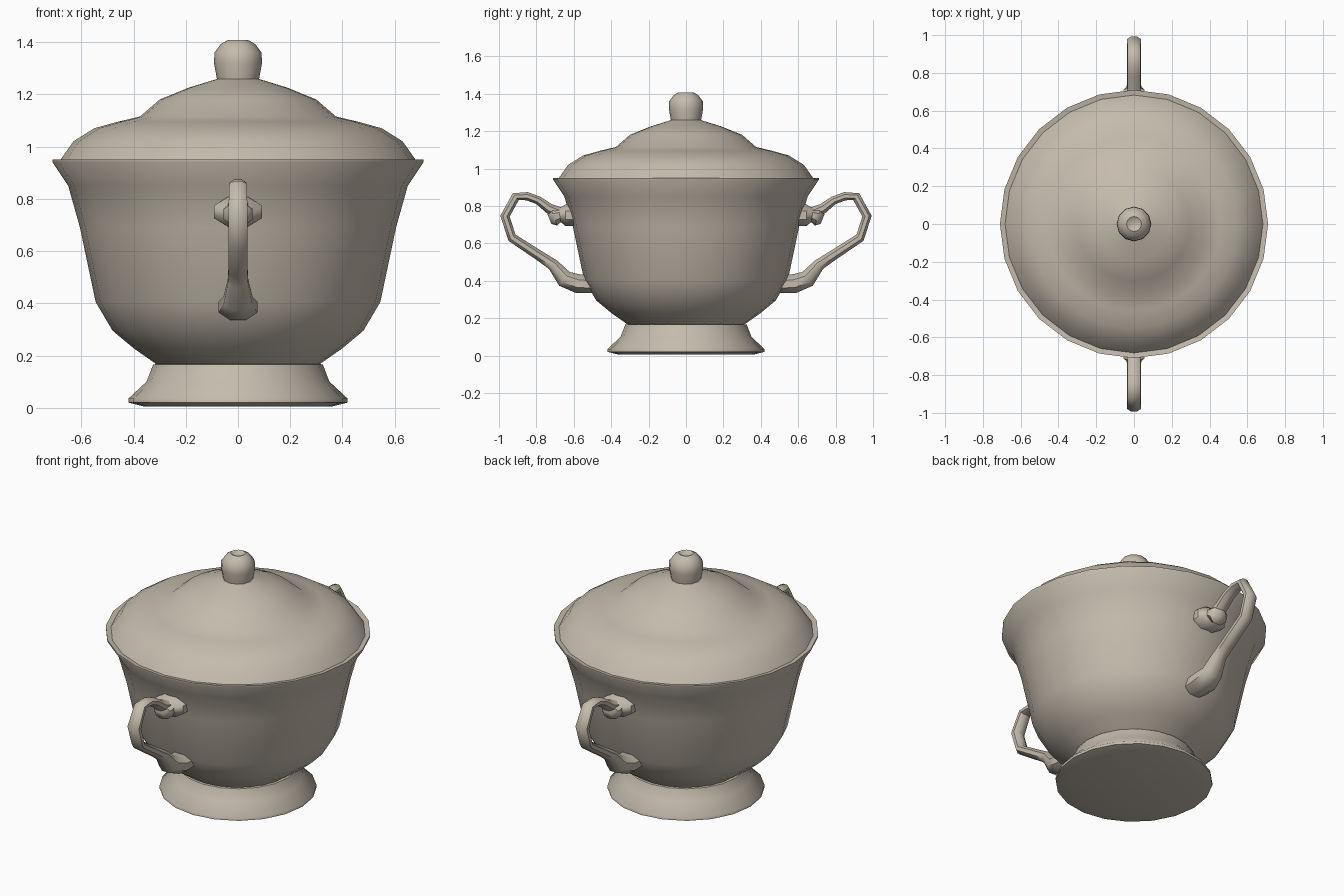
import bpy, bmesh, math
from mathutils import Vector

cube = bpy.data.objects.get("Cube")
if cube:
    bpy.data.objects.remove(cube, do_unlink=True)

# Single glazed ceramic colour
COLOUR = (0.56, 0.50, 0.42, 1)
ceramic = bpy.data.materials.new("warm_beige_ceramic")
ceramic.use_nodes = True
ceramic.diffuse_color = COLOUR
bsdf = ceramic.node_tree.nodes["Principled BSDF"]
bsdf.inputs["Base Color"].default_value = COLOUR
bsdf.inputs["Roughness"].default_value = 0.6


def finish(name, bm, angle=50):
    bmesh.ops.recalc_face_normals(bm, faces=bm.faces)
    mesh = bpy.data.meshes.new(name)
    bm.to_mesh(mesh)
    bm.free()
    mesh.materials.append(ceramic)
    obj = bpy.data.objects.new(name, mesh)
    bpy.context.collection.objects.link(obj)
    bpy.ops.object.select_all(action="DESELECT")
    obj.select_set(True)
    bpy.context.view_layer.objects.active = obj
    bpy.ops.object.shade_smooth_by_angle(angle=math.radians(angle))
    return obj


def skin(bm, rings):
    for a, b in zip(rings, rings[1:]):
        n = len(a)
        for i in range(n):
            j = (i + 1) % n
            bm.faces.new((a[i], a[j], b[j], b[i]))


def lathe(name, profile, sides=24, cap_start=False, cap_end=False):
    bm = bmesh.new()
    rings = []
    for r, z in profile:
        angles = [math.tau * i / sides for i in range(sides)]
        rings.append([bm.verts.new((r * math.cos(a), r * math.sin(a), z)) for a in angles])
    skin(bm, rings)
    if cap_start:
        bm.faces.new(rings[0])
    if cap_end:
        bm.faces.new(rings[-1])
    return finish(name, bm)


def sweep(name, path, turn, sides=8):
    """Oval tube in the y-z plane; each point is (y, z, half width, half thickness)."""
    bm = bmesh.new()
    pts = [Vector((0, y, z)) for y, z, w, t in path]
    rings = []
    for k, (y, z, w, t) in enumerate(path):
        tangent = (pts[min(k + 1, len(pts) - 1)] - pts[max(k - 1, 0)]).normalized()
        normal = Vector((1, 0, 0)).cross(tangent)
        ring = []
        for i in range(sides):
            a = math.tau * (i + 0.5) / sides
            offset = Vector((w * math.cos(a), 0, 0)) + normal * t * math.sin(a)
            ring.append(bm.verts.new(pts[k] + offset))
        rings.append(ring)
    skin(bm, rings)
    bm.faces.new(rings[0])
    bm.faces.new(rings[-1])
    obj = finish(name, bm)
    obj.rotation_euler.z = turn
    return obj


# Turned parts
lathe("foot", [(0.36, 0.005), (0.42, 0.02), (0.42, 0.035), (0.35, 0.10),
               (0.325, 0.165), (0.30, 0.17)], 20, cap_start=True)
lathe("bowl", [(0.31, 0.165), (0.40, 0.228), (0.48, 0.295), (0.545, 0.405),
               (0.605, 0.69), (0.65, 0.85), (0.71, 0.94), (0.71, 0.95), (0.68, 0.945)])
lathe("lid", [(0.685, 0.942), (0.63, 1.02), (0.55, 1.07), (0.46, 1.095), (0.375, 1.115),
              (0.30, 1.18), (0.19, 1.225), (0.07, 1.262)])
lathe("lid_knob", [(0.08, 1.255), (0.092, 1.32), (0.09, 1.36), (0.065, 1.393),
                   (0.04, 1.407), (0.02, 1.395)], 12, cap_end=True)

# Looped handles with flared roots
loop = [(0.60, 0.75, 0.06, 0.045), (0.67, 0.76, 0.042, 0.035), (0.73, 0.785, 0.038, 0.03),
        (0.79, 0.83, 0.036, 0.024), (0.85, 0.852, 0.036, 0.024), (0.91, 0.85, 0.036, 0.026),
        (0.968, 0.745, 0.04, 0.027), (0.93, 0.63, 0.04, 0.027), (0.77, 0.525, 0.04, 0.03),
        (0.71, 0.485, 0.042, 0.034), (0.65, 0.41, 0.06, 0.05), (0.58, 0.385, 0.08, 0.055),
        (0.50, 0.38, 0.075, 0.05)]
# Leaf-like collar around the upper root
collar = [(0.58, 0.75, 0.10, 0.06), (0.645, 0.75, 0.10, 0.062),
          (0.675, 0.75, 0.06, 0.04), (0.705, 0.74, 0.06, 0.052), (0.73, 0.73, 0.03, 0.03)]
for side, turn in (("back", 0), ("front", math.pi)):
    sweep(side + "_handle", loop, turn)
    sweep(side + "_handle_collar", collar, turn)
